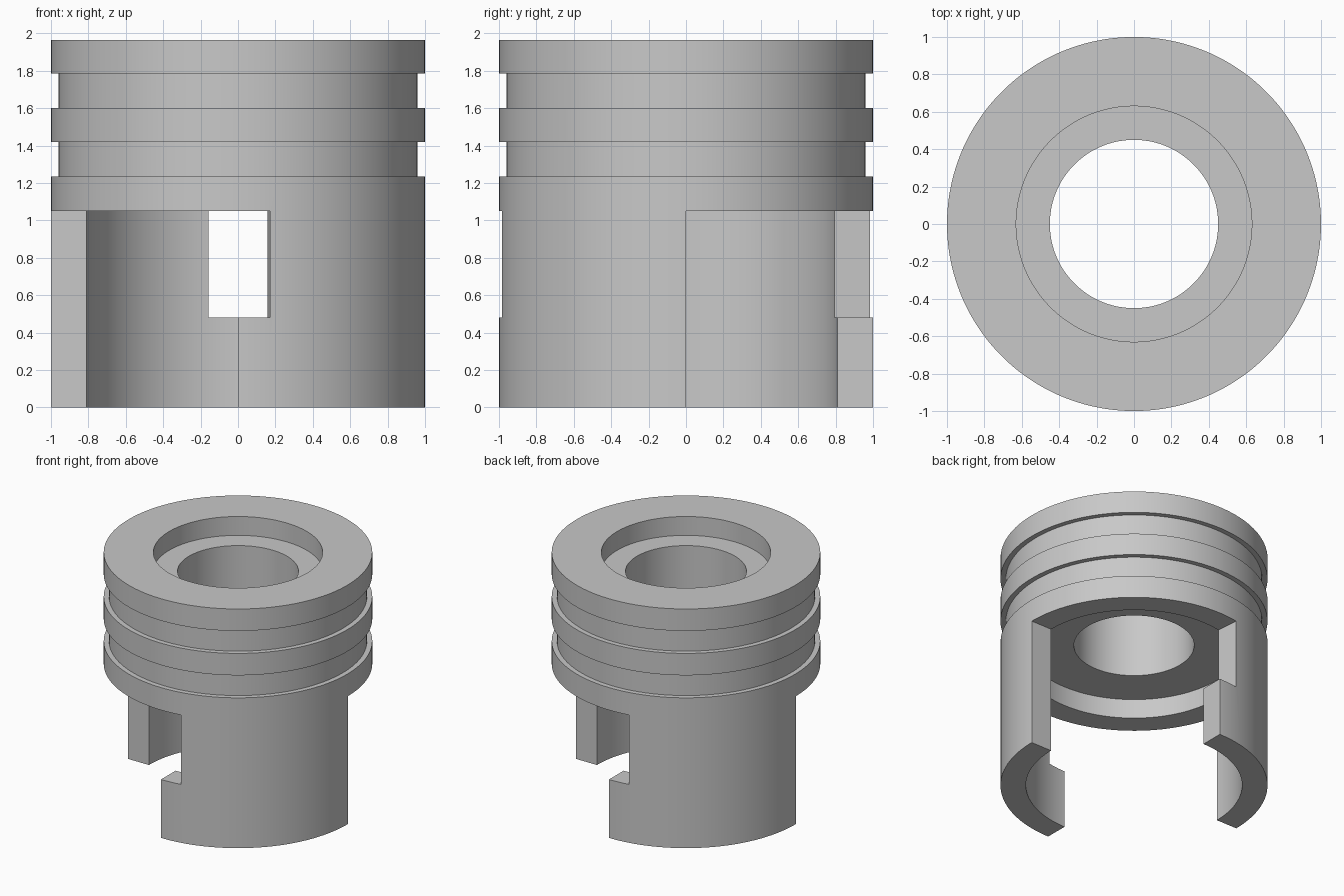
import bpy, bmesh, math
from mathutils import Matrix

cube = bpy.data.objects.get("Cube")
if cube:
    bpy.data.objects.remove(cube, do_unlink=True)

SEGMENTS = 128
CEILING = 1.05   # top of the side openings
LEDGE = 0.48     # where each opening widens

grey = bpy.data.materials.new("plain grey")
grey.use_nodes = True
colour = (0.58, 0.58, 0.58, 1)
grey.diffuse_color = colour
grey.node_tree.nodes["Principled BSDF"].inputs["Base Color"].default_value = colour


def add_object(name, bm):
    bmesh.ops.recalc_face_normals(bm, faces=bm.faces[:])
    mesh = bpy.data.meshes.new(name)
    bm.to_mesh(mesh)
    bm.free()
    mesh.materials.append(grey)
    obj = bpy.data.objects.new(name, mesh)
    bpy.context.collection.objects.link(obj)
    return obj


def lathe(name, profile):
    bm = bmesh.new()
    verts = [bm.verts.new((r, 0, z)) for r, z in profile]
    edges = [bm.edges.new((v, verts[i - 1])) for i, v in enumerate(verts)]
    bmesh.ops.rotate(bm, verts=verts, matrix=Matrix.Rotation(math.pi / SEGMENTS, 3, "Z"))
    bmesh.ops.spin(bm, geom=verts + edges, axis=(0, 0, 1), cent=(0, 0, 0),
                   angle=math.tau, steps=SEGMENTS)
    bmesh.ops.remove_doubles(bm, verts=bm.verts[:], dist=0.0005)
    return add_object(name, bm)


def opening_cutter(name, turn):
    # Quarter opening with a wider upper notch whose side tapers outward
    bm = bmesh.new()
    rings = []
    for y, notch in ((0, 0.1), (-2, 0.247)):
        outline = [(-2, -0.5), (0, -0.5), (0, LEDGE), (notch, LEDGE),
                   (notch, CEILING), (-2, CEILING)]
        rings.append([bm.verts.new((x, y, z)) for x, z in outline])
        bm.faces.new(rings[-1])
    near, far = rings
    for i in range(len(near)):
        bm.faces.new((near[i - 1], near[i], far[i], far[i - 1]))
    bmesh.ops.rotate(bm, verts=bm.verts[:], matrix=Matrix.Rotation(turn, 3, "Z"))
    obj = add_object(name, bm)
    obj.hide_render = True
    return obj


# Grooved head, stepped bore and hollow skirt in one turned profile
outside = [(1, 0)]
for bottom, top in ((1.235, 1.42), (1.6, 1.785)):
    outside += [(1, bottom), (0.96, bottom), (0.96, top), (1, top)]
bore = [(1, 1.965), (0.63, 1.965), (0.63, 1.81), (0.45, 1.81),
        (0.45, 1.21), (0.81, 1.21), (0.81, 0)]
body = lathe("grooved_sleeve", outside + bore)

# Two opposite openings in the skirt
bpy.context.view_layer.objects.active = body
body.select_set(True)
for name, turn in (("front_cutter", 0), ("back_cutter", math.pi)):
    cutter = opening_cutter(name, turn)
    cut = body.modifiers.new(name, "BOOLEAN")
    cut.operation = "DIFFERENCE"
    cut.solver = "EXACT"
    cut.object = cutter
    bpy.ops.object.modifier_apply(modifier=cut.name)
    bpy.data.objects.remove(cutter, do_unlink=True)

bpy.ops.object.shade_smooth_by_angle(angle=math.radians(30))
